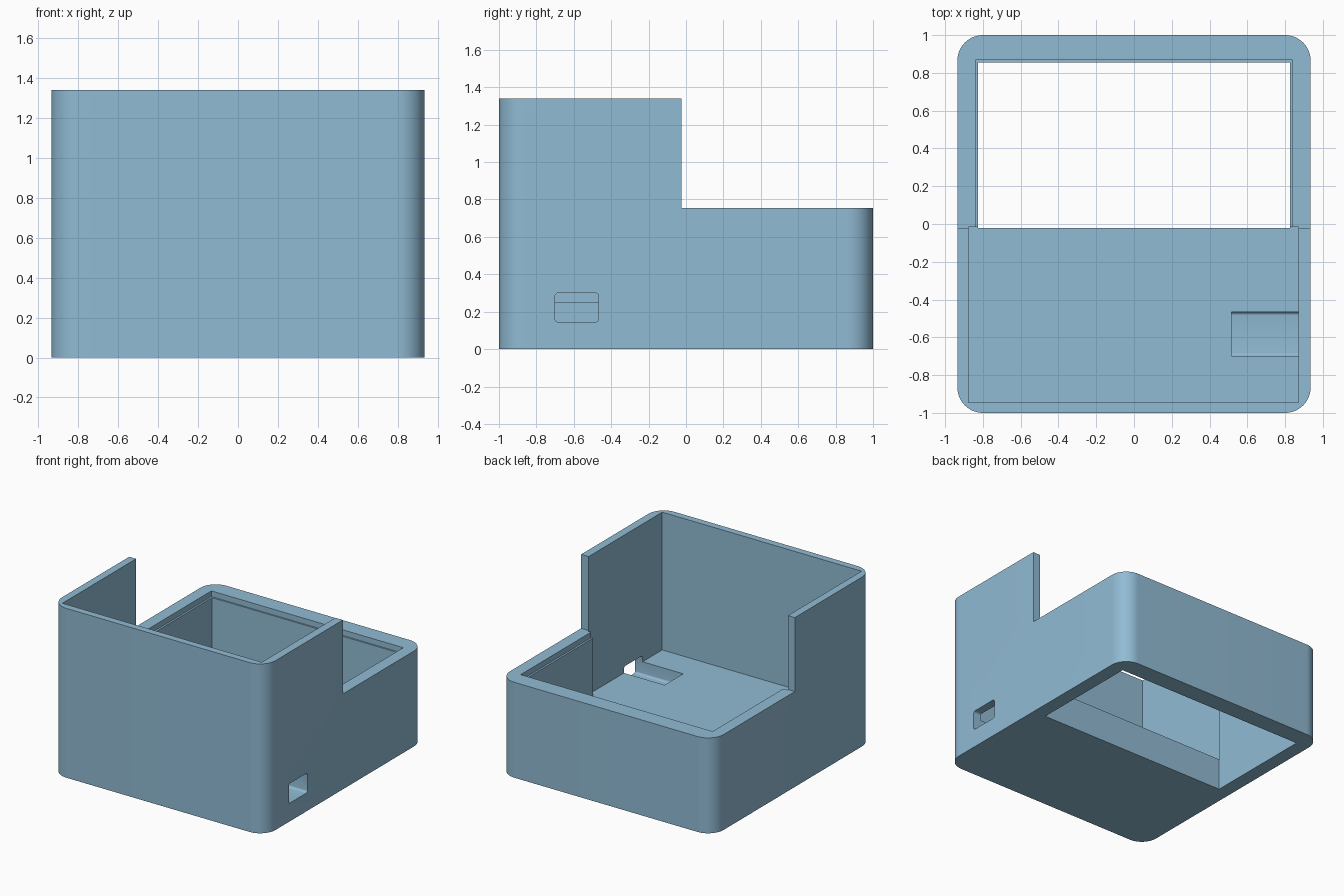
import bpy, bmesh, math

if "Cube" in bpy.data.objects:
    bpy.data.objects.remove(bpy.data.objects["Cube"])

blue = bpy.data.materials.new("dusty blue")
blue.diffuse_color = (0.283, 0.497, 0.658, 1)
blue.use_nodes = True
blue.node_tree.nodes["Principled BSDF"].inputs["Base Color"].default_value = blue.diffuse_color


def rounded_rect(a0, a1, b0, b1, r, steps):
    """Counter-clockwise outline of a rectangle with round corners."""
    if r == 0:
        return [(a0, b0), (a1, b0), (a1, b1), (a0, b1)]
    pts = []
    corners = [(a1 - r, b1 - r), (a0 + r, b1 - r), (a0 + r, b0 + r), (a1 - r, b0 + r)]
    for k, (ca, cb) in enumerate(corners):
        for i in range(steps + 1):
            t = math.pi / 2 * (k + i / steps)
            pts.append((ca + r * math.cos(t), cb + r * math.sin(t)))
    return pts


def prism(name, x, y, z, r=0, steps=16, along="z"):
    """Box between the given ranges, edges rounded along one axis."""
    bm = bmesh.new()
    if along == "z":
        verts = [bm.verts.new((a, b, z[0])) for a, b in rounded_rect(*x, *y, r, steps)]
        move = (0, 0, z[1] - z[0])
    else:
        verts = [bm.verts.new((x[0], a, b)) for a, b in rounded_rect(*y, *z, r, steps)]
        move = (x[1] - x[0], 0, 0)
    face = bm.faces.new(verts)
    ext = bmesh.ops.extrude_face_region(bm, geom=[face])
    moved = [v for v in ext["geom"] if isinstance(v, bmesh.types.BMVert)]
    bmesh.ops.translate(bm, verts=moved, vec=move)
    bmesh.ops.recalc_face_normals(bm, faces=bm.faces)
    mesh = bpy.data.meshes.new(name)
    bm.to_mesh(mesh)
    bm.free()
    mesh.materials.append(blue)
    obj = bpy.data.objects.new(name, mesh)
    bpy.context.collection.objects.link(obj)
    return obj


# Solid rounded block
case = prism("enclosure", (-0.935, 0.935), (-1, 1), (0, 1.34), 0.135)

cutters = [
    # Lower rear half
    prism("rear_step_cutter", (-1.2, 1.2), (-0.025, 1.2), (0.755, 1.6)),
    # Front compartment above the thick floor
    prism("front_cavity_cutter", (-0.875, 0.87), (-0.945, -0.015), (0.25, 1.6)),
    # Rear opening right through the base
    prism("rear_opening_cutter", (-0.825, 0.825), (-0.02, 0.855), (-0.2, 1.6)),
    # Shallow seat for a lid around the rear opening
    prism("lid_seat_cutter", (-0.84, 0.84), (-0.0205, 0.867), (0.71, 1.6)),
    # Cable port through the side wall, sunk into the floor
    prism("port_cutter", (0.515, 1.2), (-0.7, -0.467), (0.145, 0.30), 0.017, 5, "x"),
]

bpy.context.view_layer.objects.active = case
case.select_set(True)
for cutter in cutters:
    mod = case.modifiers.new(cutter.name, "BOOLEAN")
    mod.operation = "DIFFERENCE"
    mod.solver = "EXACT"
    mod.object = cutter
    bpy.ops.object.modifier_apply(modifier=mod.name)
    bpy.data.objects.remove(cutter)

bpy.ops.object.shade_smooth_by_angle(angle=math.radians(30))
